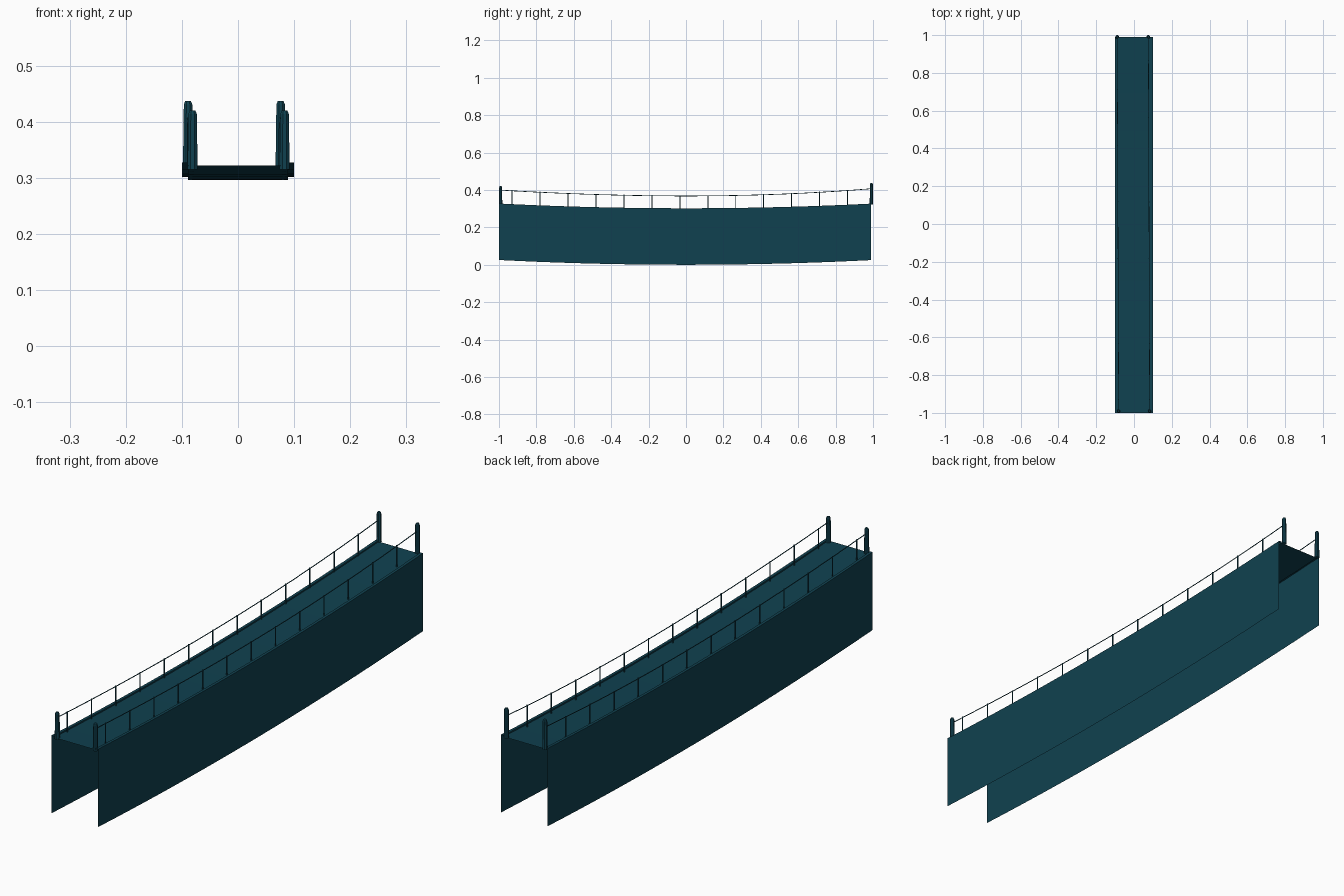
import bpy, bmesh, math
from mathutils import Vector

if "Cube" in bpy.data.objects:
    bpy.data.objects.remove(bpy.data.objects["Cube"])

teal = bpy.data.materials.new("dark teal")
teal.diffuse_color = (0.005, 0.053, 0.080, 1)
teal.use_nodes = True
teal.node_tree.nodes["Principled BSDF"].inputs["Base Color"].default_value = teal.diffuse_color

Y0, Y1 = -1.0, 0.99


def sag(y):
    return 0.0255 * y * y


def finish(bm, name, smooth=False):
    me = bpy.data.meshes.new(name)
    bm.to_mesh(me)
    bm.free()
    me.materials.append(teal)
    for p in me.polygons:
        p.use_smooth = smooth
    ob = bpy.data.objects.new(name, me)
    bpy.context.collection.objects.link(ob)
    return ob


def tube(name, rings, sides):
    """Skin circles given as (centre, radius, axis) into a capped tube."""
    bm = bmesh.new()
    loops = []
    for c, r, axis in rings:
        loop = []
        for i in range(sides):
            a = math.tau * (i + 0.5) / sides
            u, v = r * math.cos(a), r * math.sin(a)
            off = Vector((u, v, 0)) if axis == "z" else Vector((u, 0, v))
            loop.append(bm.verts.new(Vector(c) + off))
        loops.append(loop)
    for a, b in zip(loops, loops[1:]):
        for i in range(sides):
            j = (i + 1) % sides
            bm.faces.new((a[i], a[j], b[j], b[i]))
    bm.faces.new(loops[0])
    bm.faces.new(loops[-1])
    bmesh.ops.recalc_face_normals(bm, faces=bm.faces)
    return finish(bm, name)


# Deck sheet: thin open profile (side skirt, curb, walkway) swept along the sag
half = [(0.1, 0.0), (0.1, 0.302), (0.089, 0.302), (0.089, 0.2965)]
profile = half + [(-x, z) for x, z in reversed(half)]
bm = bmesh.new()
N = 20
rows = []
for i in range(N + 1):
    y = Y0 + (Y1 - Y0) * i / N
    rows.append([bm.verts.new((x, y, z + sag(y))) for x, z in profile])
for a, b in zip(rows, rows[1:]):
    for k in range(len(profile) - 1):
        bm.faces.new((a[k], b[k], b[k + 1], a[k + 1]))
bm.normal_update()
walk = max(bm.faces, key=lambda f: f.calc_area() * abs(f.normal.z))
if walk.normal.z < 0:
    bmesh.ops.reverse_faces(bm, faces=bm.faces)
finish(bm, "bridge_deck")

# Tapered corner posts with a chamfered top
corners = {
    "front_left": (-0.081, -0.991, 0.315, 0.420),
    "front_right": (0.083, -0.991, 0.315, 0.420),
    "back_left": (-0.089, 0.991, 0.322, 0.437),
    "back_right": (0.076, 0.991, 0.322, 0.437),
}
for name, (x, y, z0, z1) in corners.items():
    tube("corner_post_" + name, [
        ((x, y, z0), 0.0098, "z"),
        ((x, y, z1 - 0.006), 0.0082, "z"),
        ((x, y, z1), 0.0055, "z")], 8)


def rope_z(y):
    return 0.368 + 0.0355 * y * y + 0.004 * y ** 3


# Hand ropes and their thin uprights on both sides
for side, xa, xb in (("left", -0.081, -0.089), ("right", 0.083, 0.076)):
    def rope_x(y):
        return xa + (xb - xa) * (y + 1) / 2
    ys = [-0.99 + 1.98 * i / 26 for i in range(27)]
    tube("hand_rope_" + side,
         [((rope_x(y), y, rope_z(y)), 0.0018, "y") for y in ys], 6)
    for k in range(13):
        y = -0.93 + 0.1495 * k
        tube(f"rail_upright_{side}_{k + 1}", [
            ((rope_x(y), y, 0.296 + sag(y)), 0.0025, "z"),
            ((rope_x(y), y, rope_z(y) + 0.003), 0.0025, "z")], 6)
